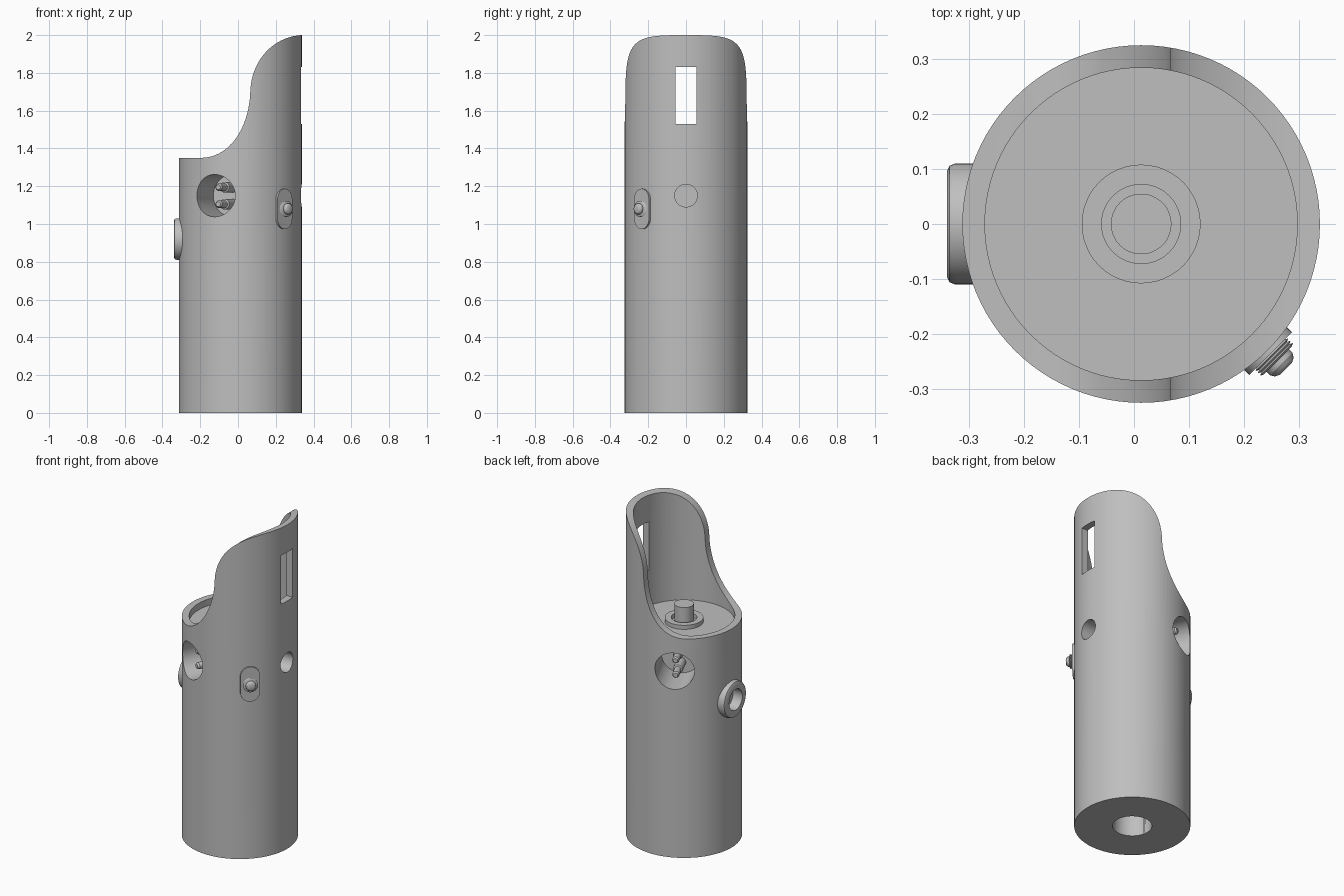
import bpy, bmesh, math
from mathutils import Vector, Matrix
from mathutils.geometry import interpolate_bezier

cube = bpy.data.objects.get("Cube")
if cube:
    bpy.data.objects.remove(cube)

CX, R, BORE = 0.013, 0.325, 0.284
FLOOR, SOCKET_Z = 1.31, 1.15

grey = bpy.data.materials.new("plain grey")
grey.use_nodes = True
grey.diffuse_color = (0.52, 0.52, 0.52, 1)
grey.node_tree.nodes["Principled BSDF"].inputs["Base Color"].default_value = (0.52, 0.52, 0.52, 1)


def finish(name, bm, matrix):
    bmesh.ops.remove_doubles(bm, verts=bm.verts, dist=1e-5)
    bmesh.ops.recalc_face_normals(bm, faces=bm.faces)
    bm.transform(matrix)
    mesh = bpy.data.meshes.new(name)
    bm.to_mesh(mesh)
    bm.free()
    mesh.materials.append(grey)
    obj = bpy.data.objects.new(name, mesh)
    bpy.context.collection.objects.link(obj)
    return obj


def radial(angle, z):
    """Frame on the body axis at height z whose local Z points outward at angle."""
    a = math.radians(angle)
    out, up = Vector((math.cos(a), math.sin(a), 0)), Vector((0, 0, 1))
    frame = Matrix((up.cross(out), up, out)).transposed().to_4x4()
    return Matrix.Translation((CX, 0, z)) @ frame


def lathe(name, profile, matrix, steps=48):
    """Revolve (radius, height) points around local Z."""
    bm = bmesh.new()
    verts = [bm.verts.new((r, 0, h)) for r, h in profile]
    edges = [bm.edges.new(pair) for pair in zip(verts, verts[1:])]
    bmesh.ops.spin(bm, geom=verts + edges, axis=(0, 0, 1), cent=(0, 0, 0),
                   angle=math.tau, steps=steps)
    return finish(name, bm, matrix)


def rod(name, radius, low, high, matrix, steps=48):
    return lathe(name, [(0, low), (radius, low), (radius, high), (0, high)], matrix, steps)


def prism(name, points, low, high, matrix):
    """Extrude a local XY outline from low to high along local Z."""
    bm = bmesh.new()
    face = bm.faces.new([bm.verts.new((x, y, low)) for x, y in points])
    ext = bmesh.ops.extrude_face_region(bm, geom=[face])
    moved = [v for v in ext["geom"] if isinstance(v, bmesh.types.BMVert)]
    bmesh.ops.translate(bm, verts=moved, vec=(0, 0, high - low))
    return finish(name, bm, matrix)


def activate(obj):
    bpy.ops.object.select_all(action='DESELECT')
    obj.select_set(True)
    bpy.context.view_layer.objects.active = obj


def carve(obj, cutter):
    cutter.hide_render = True
    activate(obj)
    mod = obj.modifiers.new("cut", 'BOOLEAN')
    mod.operation, mod.solver, mod.object = 'DIFFERENCE', 'EXACT', cutter
    bpy.ops.object.modifier_apply(modifier=mod.name)
    bpy.data.objects.remove(cutter)


centre = Matrix.Translation((CX, 0, 0))

# Tubular body, with the upper bore and the hole in its base
body = rod("body", R, 0, 2.05, centre, 96)
carve(body, rod("bore", BORE, FLOOR, 2.3, centre, 96))
carve(body, rod("base_hole", 0.11, -0.1, 0.5, centre))

# Sweeping S-shaped scoop through the upper wall
spans = [((-0.20, 1.35), (-0.03, 1.35), (0.06, 1.53), (0.065, 1.70)),
         ((0.065, 1.70), (0.07, 1.87), (0.19, 1.99), (0.333, 2.0))]
outline = [(-0.6, 1.35)]
for span in spans:
    curve = interpolate_bezier(*[Vector((x, z, 0)) for x, z in span], 24)
    outline += [(p.x, p.y) for p in curve if (p.x, p.y) != outline[-1]]
outline += [(0.6, 2.0), (0.6, 2.4), (-0.6, 2.4)]
carve(body, prism("scoop", outline, -0.6, 0.6, Matrix.Rotation(math.pi / 2, 4, 'X')))

# Window and small round hole in the tall wall
window = [(-0.055, 1.53), (0.055, 1.53), (0.055, 1.83), (-0.055, 1.83)]
carve(body, prism("window", window, 0.12, 0.5, radial(0, 0)))
carve(body, rod("side_hole", 0.06, 0.2, 0.5, radial(0, SOCKET_Z)))

# Two round sockets, each with a pair of stepped pins
for side, angle in (("front", -115), ("back", 115)):
    carve(body, rod("socket", 0.112, 0.10, 0.5, radial(angle, SOCKET_Z)))
    for place, dz in (("upper", 0.045), ("lower", -0.045)):
        lathe(f"{side}_{place}_pin",
              [(0, 0.09), (0.028, 0.09), (0.028, 0.2), (0.02, 0.205),
               (0.02, 0.27), (0.013, 0.28), (0, 0.28)],
              radial(angle, SOCKET_Z + dz), 24)

# Ring button on the low wall, with a recessed middle
carve(body, rod("button_recess", 0.064, 0.29, 0.5, radial(180, 0.92)))
lathe("ring_button",
      [(0.064, 0.27), (0.11, 0.27), (0.11, 0.338), (0.106, 0.348),
       (0.096, 0.353), (0.064, 0.353), (0.064, 0.27)], radial(180, 0.92))

# Slotted switch plate with rounded ends
arc = [math.pi * i / 16 for i in range(17)]
plate = [(0.055 * math.cos(a), 0.052 + 0.055 * math.sin(a)) for a in arc]
plate += [(-x, -y) for x, y in plate]
switch = radial(-45, 1.08)
prism("switch_plate", plate, 0.29, 0.333, switch)

# Threaded stud and its rounded cap
thread = [(0, 0.31)]
for i in range(4):
    h = 0.327 + i * 0.006
    thread += [(0.036, h), (0.042, h + 0.003)]
thread += [(0.036, 0.351), (0, 0.351)]
lathe("threaded_stud", thread, switch, 32)
lathe("stud_cap", [(0, 0.34), (0.029, 0.34), (0.029, 0.36), (0.024, 0.368),
                   (0.016, 0.372), (0, 0.372)], switch, 32)

# Collar and central post on the inner floor
lathe("post_collar", [(0.072, FLOOR - 0.01), (0.108, FLOOR - 0.01), (0.108, FLOOR + 0.025),
                      (0.072, FLOOR + 0.025), (0.072, FLOOR - 0.01)], centre)
rod("post", 0.055, FLOOR - 0.01, FLOOR + 0.11, centre)

# Smooth round surfaces, keeping edges crisp
for obj in list(bpy.context.collection.objects):
    if obj.type == 'MESH' and grey.name in obj.data.materials:
        activate(obj)
        bpy.ops.object.shade_smooth_by_angle(angle=math.radians(30))
